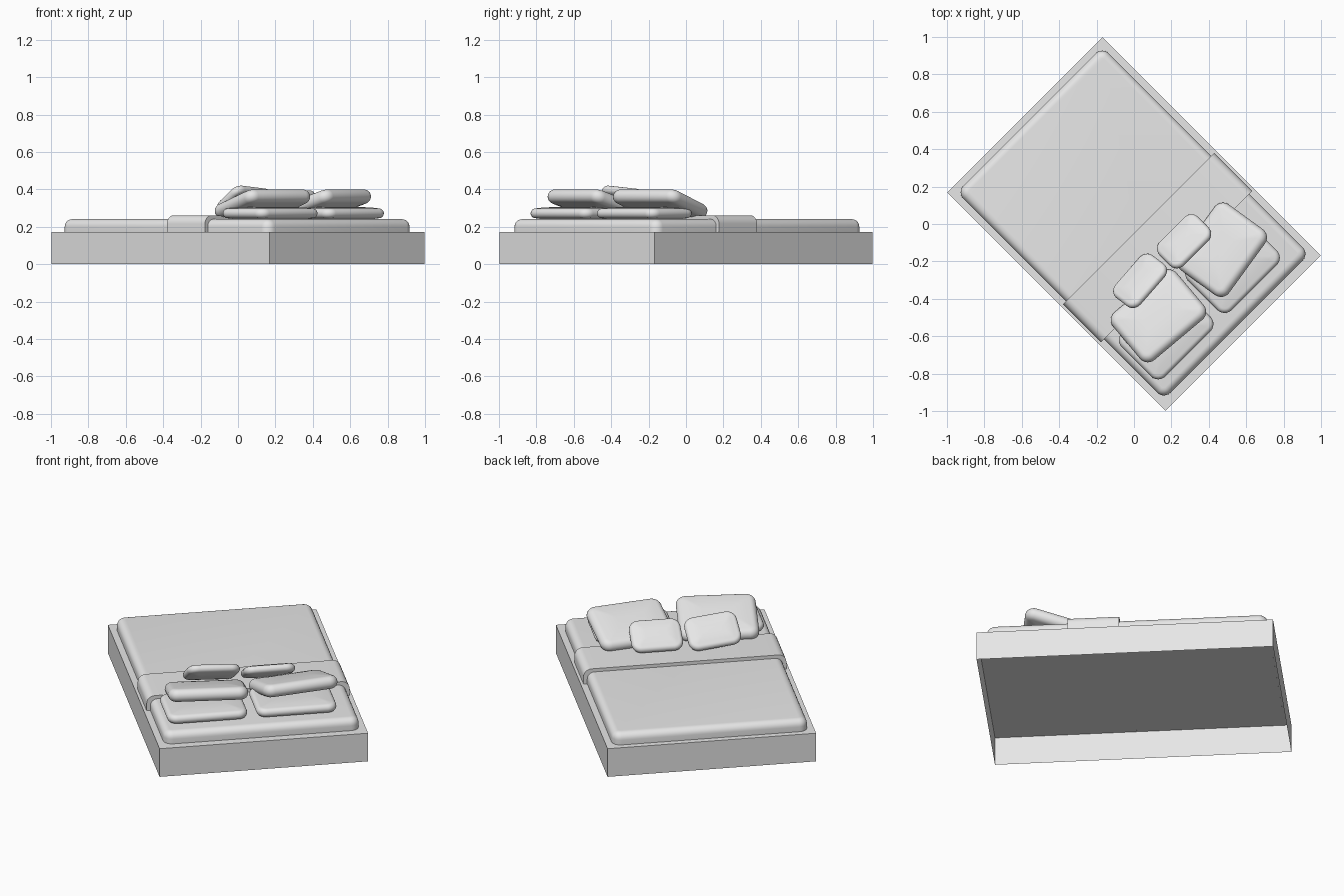
import bpy, bmesh
from math import radians, sin, cos, pi
from mathutils import Matrix, Vector

cube = bpy.data.objects.get("Cube")
if cube:
    bpy.data.objects.remove(cube, do_unlink=True)

grey = bpy.data.materials.new("plain_grey")
grey.use_nodes = True
grey.diffuse_color = (0.8, 0.8, 0.8, 1)
grey.node_tree.nodes["Principled BSDF"].inputs["Base Color"].default_value = (0.8, 0.8, 0.8, 1)

# The bed is built with its head towards +x, then turned on the floor
TURN = Matrix.Rotation(radians(-45), 4, "Z")


def finish(name, bm, local, smooth=True):
    bmesh.ops.recalc_face_normals(bm, faces=bm.faces)
    mesh = bpy.data.meshes.new(name)
    bm.to_mesh(mesh)
    bm.free()
    mesh.materials.append(grey)
    obj = bpy.data.objects.new(name, mesh)
    bpy.context.collection.objects.link(obj)
    obj.matrix_world = TURN @ local
    if smooth:
        bpy.ops.object.select_all(action="DESELECT")
        obj.select_set(True)
        bpy.context.view_layer.objects.active = obj
        bpy.ops.object.shade_smooth_by_angle(angle=radians(40))
    return obj


def box(size):
    bm = bmesh.new()
    bmesh.ops.create_cube(bm, size=1)
    bmesh.ops.scale(bm, vec=size, verts=bm.verts)
    return bm


def cushion(size, corner, profile, steps=6):
    """Stack rounded rectangles; profile holds (inset, height) pairs."""
    bm = bmesh.new()
    rings = []
    for inset, z in profile:
        r = max(corner - inset, 0.012)
        hx, hy = size[0] / 2 - inset - r, size[1] / 2 - inset - r
        ring = []
        for k, (sx, sy) in enumerate(((1, 1), (-1, 1), (-1, -1), (1, -1))):
            for i in range(steps + 1):
                a = (k + i / steps) * pi / 2
                ring.append(bm.verts.new((sx * hx + r * cos(a), sy * hy + r * sin(a), z)))
        rings.append(ring)
    for low, high in zip(rings, rings[1:]):
        for i in range(len(low)):
            j = (i + 1) % len(low)
            bm.faces.new((low[i], low[j], high[j], high[i]))
    bm.faces.new(rings[0][::-1])
    bm.faces.new(rings[-1])
    return bm


def pillow(name, centre, size, turn=0, tilt=0, roll=0):
    # Rounded rim with a gently domed top and bottom
    dome = 0.008
    r = size[2] / 2 - dome
    arc = [i * pi / 2 / 6 for i in range(7)]
    top = [(r - r * cos(a), r * sin(a)) for a in arc]
    top += [(r + size[0] * f, r + dome * g) for f, g in ((0.08, 0.5), (0.18, 0.85), (0.28, 1))]
    profile = [(d, -z) for d, z in top[:0:-1]] + top
    local = (Matrix.Translation(Vector(centre))
             @ Matrix.Rotation(radians(turn), 4, "Z")
             @ Matrix.Rotation(radians(-tilt), 4, "Y")
             @ Matrix.Rotation(radians(roll), 4, "X"))
    finish(name, cushion(size, 0.055, profile), local)


# Bed base: thin shell, open underneath
bm = box((1.65, 1.174, 0.172))
under = [f for f in bm.faces if f.normal.z < -0.5]
bmesh.ops.delete(bm, geom=under, context="FACES_ONLY")
finish("bed_base", bm, Matrix.Translation((0, 0, 0.086)), smooth=False)

# Mattress with a rounded top rim
H, R = 0.07, 0.04
rim = [(0, 0)] + [(R - R * cos(a), H - R + R * sin(a)) for a in [i * pi / 12 for i in range(7)]]
finish("mattress", cushion((1.565, 1.1, H), 0.05, rim), Matrix.Translation((-0.007, 0, 0.171)))

# Folded blanket band lying over the mattress
bm = box((0.287, 1.142, 0.09))
edges = [e for e in bm.edges if all(v.co.z > 0 for v in e.verts)
         and abs(e.verts[0].co.y - e.verts[1].co.y) < 0.01]
bmesh.ops.bevel(bm, geom=edges, offset=0.045, segments=6, profile=0.5, affect="EDGES")
finish("blanket_fold", bm, Matrix.Translation((0.178, 0, 0.216)))

# Flat sleeping pillows
pillow("lower_pillow_right", (0.53, -0.287, 0.272), (0.33, 0.45, 0.068))
pillow("lower_pillow_left", (0.53, 0.215, 0.272), (0.33, 0.45, 0.068))

# Leaning pillows
pillow("upper_pillow_right", (0.44, -0.255, 0.323), (0.345, 0.445, 0.09), turn=-5, tilt=17)
pillow("upper_pillow_left", (0.43, 0.235, 0.323), (0.345, 0.435, 0.09), turn=9, tilt=17)

# Small scatter cushions
pillow("small_cushion_right", (0.238, -0.192, 0.34), (0.205, 0.3, 0.062), turn=7.5, tilt=38, roll=-6)
pillow("small_cushion_left", (0.255, 0.124, 0.33), (0.205, 0.29, 0.062), tilt=32)
